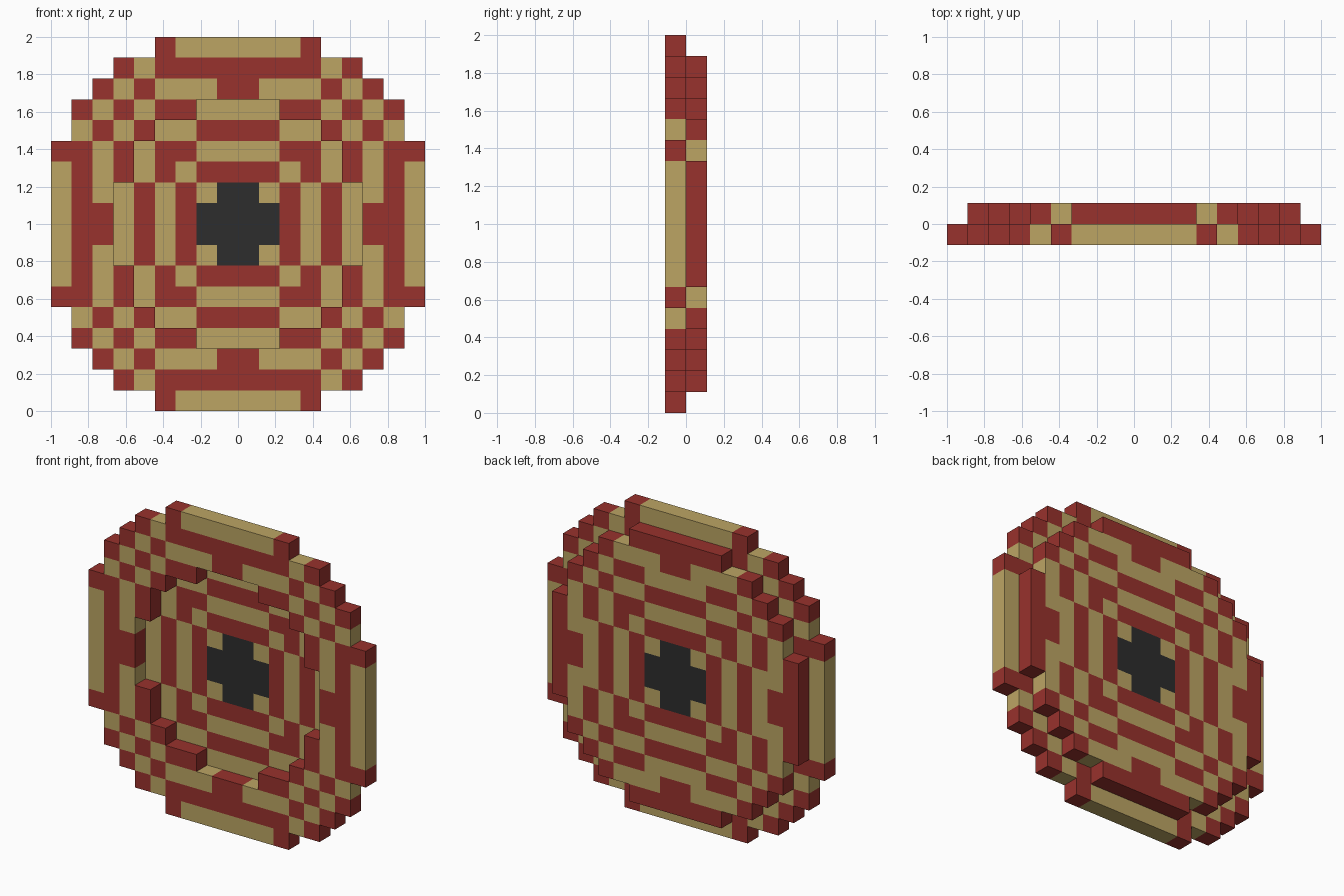
import bpy
import bmesh
from mathutils import Vector

cube = bpy.data.objects.get("Cube")
if cube:
    bpy.data.objects.remove(cube, do_unlink=True)

N = 18                  # blocks across the shield
S = 2 / N               # block size

# Upper left quarter of the colour pattern: R red, T tan, K black
PATTERN = [
    ".....RTTT",
    "...RTRRRR",
    "..RTRTTTR",
    ".RTRTRRTT",
    ".TRTRTTRR",
    "RRTRTRRTT",
    "TRTRTRTRR",
    "TRTTRTRTK",
    "TRRTRTRKK",
]
# First block of each row: the recess in the front, and the smaller back layer
RECESS_START = [9, 9, 9, 7, 5, 4, 4, 3, 3]
BACK_START = [9, 6, 4, 3, 2, 2, 1, 1, 1]


def make_material(name, color):
    mat = bpy.data.materials.new(name)
    mat.use_nodes = True
    mat.diffuse_color = color
    bsdf = next(n for n in mat.node_tree.nodes if n.type == 'BSDF_PRINCIPLED')
    bsdf.inputs["Base Color"].default_value = color
    return mat


MATERIALS = [
    make_material("brick_red", (0.314, 0.032, 0.026, 1)),
    make_material("sand_tan", (0.503, 0.376, 0.127, 1)),
    make_material("charcoal", (0.026, 0.026, 0.026, 1)),
]


def fold(i):
    """Mirror a block index into the first quarter."""
    return min(i, N - 1 - i)


def color_of(col, row):
    return PATTERN[fold(row)][fold(col)]


def solid(col, layer, row):
    if not (0 <= col < N and 0 <= row < N):
        return False
    c, r = fold(col), fold(row)
    if layer == 0:
        return PATTERN[r][c] != "." and c < RECESS_START[r]
    return layer == 1 and c >= BACK_START[r]


def build_layer(name, layer):
    """Join the blocks of one layer, keeping only their exposed sides."""
    bm = bmesh.new()
    directions = [Vector(d) * s for d in ((1, 0, 0), (0, 1, 0), (0, 0, 1))
                  for s in (1, -1)]
    for row in range(N):
        for col in range(N):
            if not solid(col, layer, row):
                continue
            center = Vector((col + 0.5 - N / 2, layer - 0.5, N - row - 0.5))
            for n in directions:
                if solid(col + int(n.x), layer + int(n.y), row - int(n.z)):
                    continue
                u = n.zxy
                v = n.cross(u)
                corners = (-u - v, u - v, u + v, v - u)
                face = bm.faces.new([bm.verts.new((center + (n + k) / 2) * S)
                                     for k in corners])
                face.material_index = "RTK".index(color_of(col, row))
    bmesh.ops.remove_doubles(bm, verts=bm.verts, dist=S / 100)
    mesh = bpy.data.meshes.new(name)
    bm.to_mesh(mesh)
    bm.free()
    for mat in MATERIALS:
        mesh.materials.append(mat)
    obj = bpy.data.objects.new(name, mesh)
    bpy.context.scene.collection.objects.link(obj)


# Raised ring in front, full disc behind it
build_layer("front_ring", 0)
build_layer("back_disc", 1)
